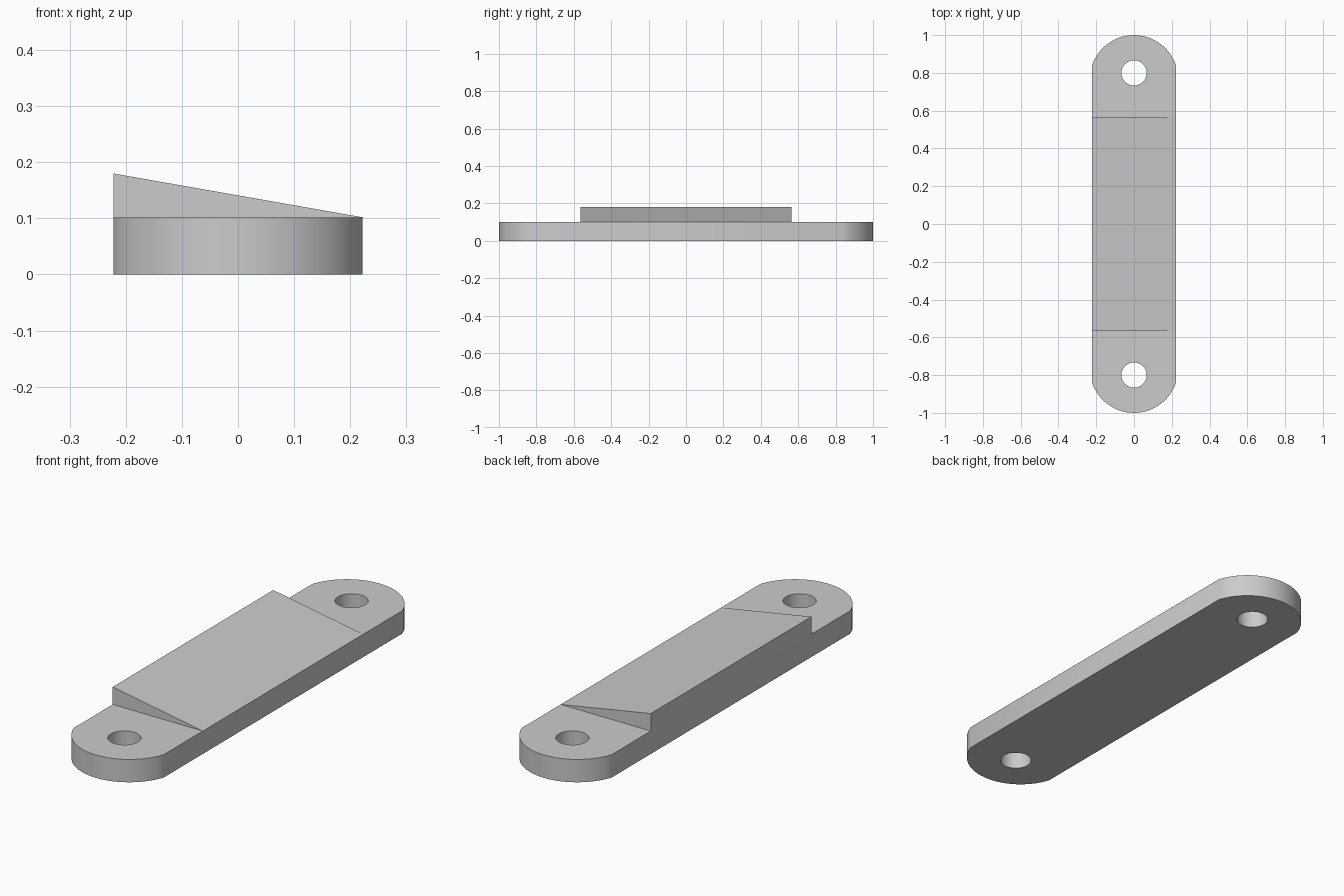
import bpy, bmesh, math

if "Cube" in bpy.data.objects:
    bpy.data.objects.remove(bpy.data.objects["Cube"])

HALF_W, THICK, WEDGE_TOP = 0.222, 0.102, 0.18
WEDGE_HALF, HOLE_Y, HOLE_R = 0.565, 0.80, 0.067
END_R = 0.234


def prism(name, points, direction):
    """Extrude a closed outline along a direction."""
    bm = bmesh.new()
    face = bm.faces.new([bm.verts.new(p) for p in points])
    ext = bmesh.ops.extrude_face_region(bm, geom=[face])
    verts = [g for g in ext["geom"] if isinstance(g, bmesh.types.BMVert)]
    bmesh.ops.translate(bm, verts=verts, vec=direction)
    bmesh.ops.recalc_face_normals(bm, faces=bm.faces)
    mesh = bpy.data.meshes.new(name)
    bm.to_mesh(mesh)
    bm.free()
    obj = bpy.data.objects.new(name, mesh)
    bpy.context.collection.objects.link(obj)
    return obj


# Base plate with shallow arc ends
half_angle = math.asin(HALF_W / END_R)
steps = 20
arc = []
for i in range(steps + 1):
    a = half_angle * (1 - 2 * i / steps)
    arc.append((END_R * math.sin(a), 1 - END_R + END_R * math.cos(a), 0))
plate = prism("base_plate", arc + [(-x, -y, z) for x, y, z in arc], (0, 0, THICK))

# Screw holes through both ends
for side in (-1, 1):
    bpy.ops.mesh.primitive_cylinder_add(vertices=40, radius=HOLE_R, depth=0.4,
                                        location=(0, side * HOLE_Y, THICK / 2))
    cutter = bpy.context.object
    cutter.name = "hole_cutter"
    cutter.hide_render = True
    cutter.hide_set(True)
    cut = plate.modifiers.new("screw_hole", "BOOLEAN")
    cut.operation = "DIFFERENCE"
    cut.object = cutter
    cut.solver = "EXACT"

# Bake the holes so the rounded walls can be shaded smooth
bpy.ops.object.select_all(action="DESELECT")
bpy.context.view_layer.objects.active = plate
plate.select_set(True)
for mod in list(plate.modifiers):
    bpy.ops.object.modifier_apply(modifier=mod.name)
bpy.ops.object.shade_smooth_by_angle(angle=math.radians(25))
for obj in [o for o in bpy.data.objects if o.name.startswith("hole_cutter")]:
    bpy.data.objects.remove(obj)

# Sloped wedge on top of the plate
prism("sloped_wedge",
      [(-HALF_W, -WEDGE_HALF, THICK), (HALF_W, -WEDGE_HALF, THICK),
       (-HALF_W, -WEDGE_HALF, WEDGE_TOP)],
      (0, 2 * WEDGE_HALF, 0))
